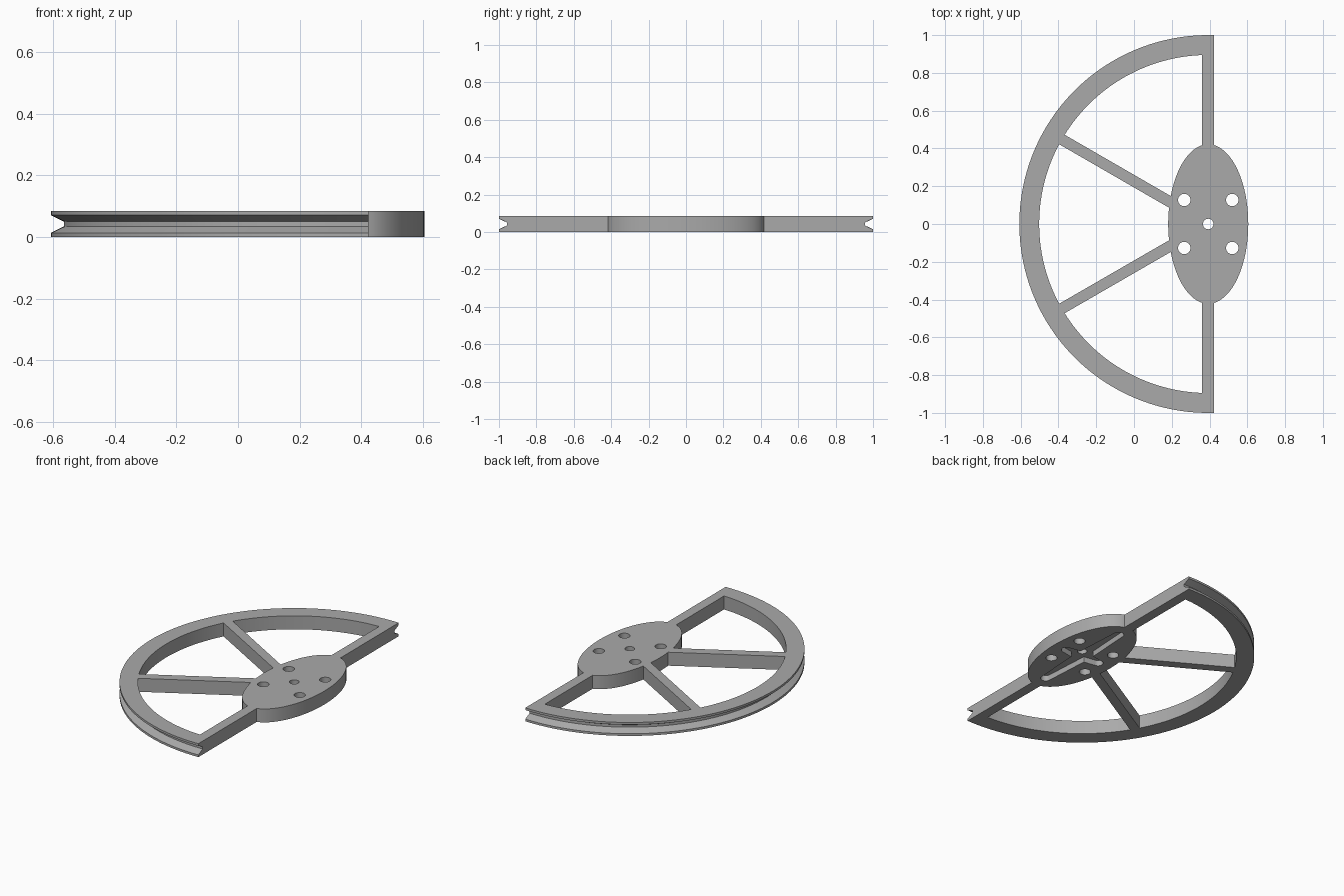
import bpy, bmesh, math
from mathutils import Matrix, Vector

cube = bpy.data.objects.get("Cube")
if cube:
    bpy.data.objects.remove(cube, do_unlink=True)

CX = 0.393      # wheel axis
H = 0.085       # thickness
FLAT = 0.423    # x of the straight side

grey = bpy.data.materials.new("plain grey")
grey.use_nodes = True
grey.diffuse_color = (0.4, 0.4, 0.4, 1)
grey.node_tree.nodes["Principled BSDF"].inputs["Base Color"].default_value = (0.4, 0.4, 0.4, 1)


def finish(name, bm):
    bmesh.ops.recalc_face_normals(bm, faces=bm.faces)
    mesh = bpy.data.meshes.new(name)
    bm.to_mesh(mesh)
    bm.free()
    mesh.materials.append(grey)
    obj = bpy.data.objects.new(name, mesh)
    bpy.context.collection.objects.link(obj)
    return obj


def prism(name, points, z0, z1):
    """Extrude a flat outline from z0 to z1."""
    bm = bmesh.new()
    face = bm.faces.new([bm.verts.new((x, y, z0)) for x, y in points])
    top = bmesh.ops.extrude_face_region(bm, geom=[face])["geom"]
    bmesh.ops.translate(bm, vec=(0, 0, z1 - z0),
                        verts=[v for v in top if isinstance(v, bmesh.types.BMVert)])
    return finish(name, bm)


def oval(x, y, rx, ry, n):
    return [(x + rx * math.cos(math.tau * i / n), y + ry * math.sin(math.tau * i / n))
            for i in range(n)]


def beam(name, angle, r0, r1, lo, hi):
    """Straight bar running outward from the axis."""
    rot = Matrix.Rotation(angle, 2)
    pts = [rot @ Vector(p) for p in ((r0, lo), (r1, lo), (r1, hi), (r0, hi))]
    return prism(name, [(CX + p.x, p.y) for p in pts], 0, H)


def horn_arm(name, angle, length):
    """Tapered round-ended pocket arm."""
    pts = [(0, -0.05)]
    for i in range(13):
        a = math.radians(-90 + 15 * i)
        pts.append((length - 0.03 + 0.03 * math.cos(a), 0.03 * math.sin(a)))
    pts.append((0, 0.05))
    rot = Matrix.Rotation(angle, 2)
    pts = [rot @ Vector(p) for p in pts]
    return prism(name, [(CX + p.x, p.y) for p in pts], -0.02, 0.035)


def combine(target, other, operation):
    mod = target.modifiers.new(operation, 'BOOLEAN')
    mod.operation = operation
    mod.solver = 'EXACT'
    mod.object = other
    bpy.context.view_layer.objects.active = target
    bpy.ops.object.modifier_apply(modifier=mod.name)
    bpy.data.objects.remove(other, do_unlink=True)


# Grooved half rim, swept past the flat side and trimmed there
bm = bmesh.new()
profile = [(0.895, 0), (1, 0), (1, 0.014), (0.957, 0.035),
           (0.957, 0.05), (1, 0.071), (1, H), (0.895, H)]
STEPS = 96
start, sweep = math.radians(86), math.radians(188)
rings = []
for i in range(STEPS + 1):
    a = start + sweep * i / STEPS
    rings.append([bm.verts.new((CX + r * math.cos(a), r * math.sin(a), z)) for r, z in profile])
for a, b in zip(rings, rings[1:]):
    for k in range(len(profile)):
        j = (k + 1) % len(profile)
        bm.faces.new((a[k], a[j], b[j], b[k]))
bm.faces.new(rings[0])
bm.faces.new(rings[-1])
cut = bmesh.ops.bisect_plane(bm, geom=bm.verts[:] + bm.edges[:] + bm.faces[:],
                             plane_co=(FLAT, 0, 0), plane_no=(1, 0, 0), clear_outer=True)
bmesh.ops.holes_fill(bm, edges=[e for e in bm.edges if e.is_boundary])
wheel = finish("half_pulley_wheel", bm)

# Straight side bars, spokes and oval hub
parts = [prism("side_bar", [(0.36, -0.93), (FLAT, -0.93), (FLAT, 0.93), (0.36, 0.93)], 0, H)]
for deg in (150, 210):
    parts.append(beam("spoke", math.radians(deg), 0.1, 0.93, -0.029, 0.029))
parts.append(prism("hub", oval(CX, 0, 0.212, 0.422, 96), 0, H))
for part in parts:
    combine(wheel, part, 'UNION')

# Screw holes, axle hole and cross-shaped pocket underneath
cutters = [prism("axle_hole", oval(CX, 0, 0.028, 0.028, 32), -0.05, H + 0.05)]
for sx in (-1, 1):
    for sy in (-1, 1):
        cutters.append(prism("screw_hole", oval(CX + sx * 0.127, sy * 0.127, 0.033, 0.033, 32),
                             -0.05, H + 0.05))
for k, length in enumerate((0.15, 0.36, 0.15, 0.36)):
    cutters.append(horn_arm("pocket_arm", k * math.pi / 2, length))
for cutter in cutters:
    combine(wheel, cutter, 'DIFFERENCE')

# Smooth curves with crisp edges
bpy.ops.object.select_all(action='DESELECT')
wheel.select_set(True)
bpy.context.view_layer.objects.active = wheel
bpy.ops.object.shade_smooth_by_angle(angle=math.radians(20))
